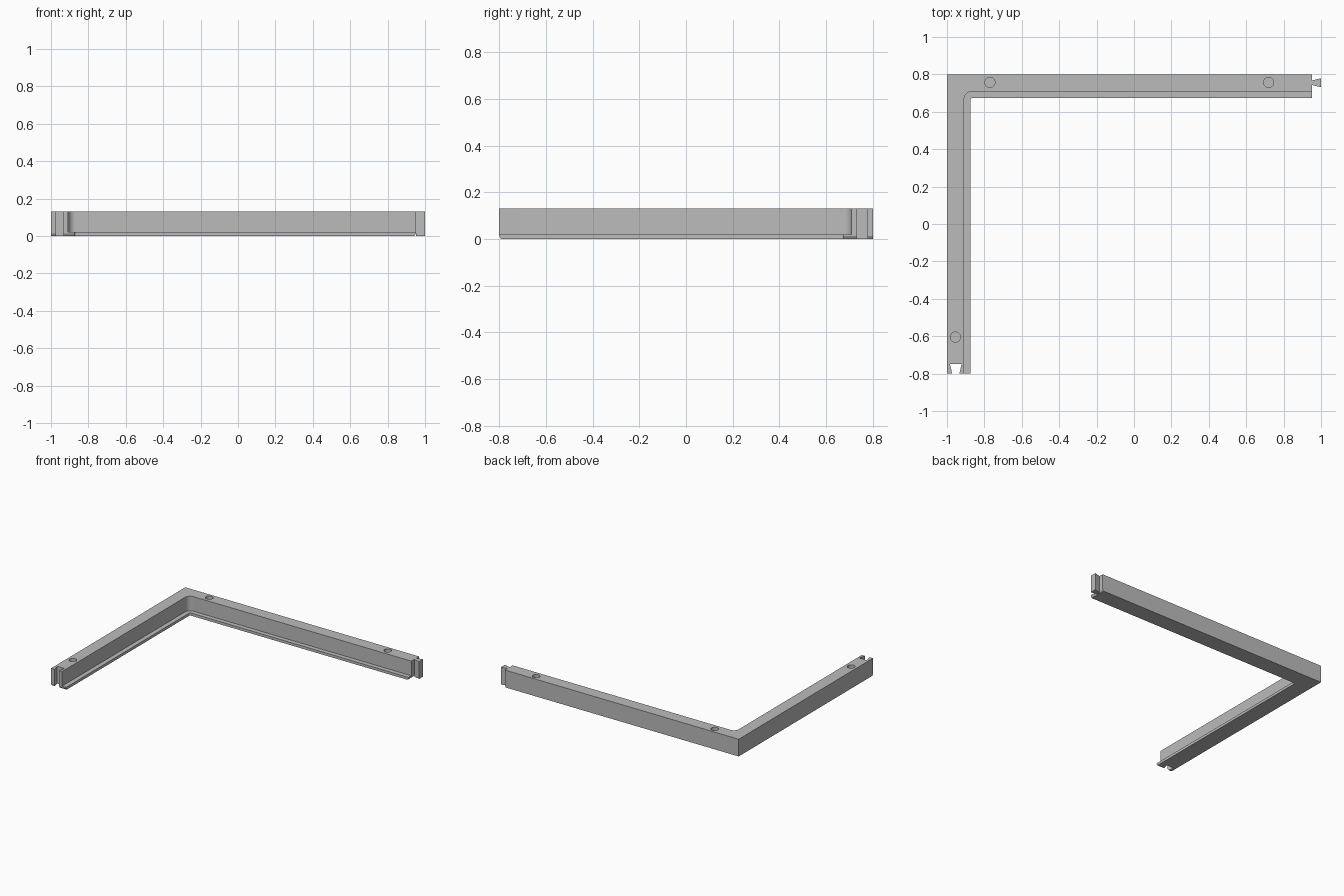
import bpy, bmesh
from math import cos, sin, pi

cube = bpy.data.objects.get("Cube")
if cube:
    bpy.data.objects.remove(cube, do_unlink=True)

LEFT, BACK, RIGHT, FRONT = -1.0, 0.8, 0.951, -0.8
HEIGHT, LEDGE_H = 0.13, 0.02
WALL, LEDGE = 0.092, 0.126

grey = bpy.data.materials.new("grey plastic")
grey.use_nodes = True
colour = (0.5, 0.5, 0.5, 1)
grey.diffuse_color = colour
grey.node_tree.nodes["Principled BSDF"].inputs["Base Color"].default_value = colour


def prism(name, outline, z0, z1):
    """Extrude a flat outline from z0 up to z1."""
    bm = bmesh.new()
    face = bm.faces.new([bm.verts.new((x, y, z0)) for x, y in outline])
    top = bmesh.ops.extrude_face_region(bm, geom=[face])["geom"]
    bmesh.ops.translate(bm, vec=(0, 0, z1 - z0),
                        verts=[v for v in top if isinstance(v, bmesh.types.BMVert)])
    bmesh.ops.recalc_face_normals(bm, faces=bm.faces)
    mesh = bpy.data.meshes.new(name)
    bm.to_mesh(mesh)
    bm.free()
    mesh.materials.append(grey)
    obj = bpy.data.objects.new(name, mesh)
    bpy.context.collection.objects.link(obj)
    return obj


def corner_outline(width, radius, steps):
    """L-shaped outline with a rounded inner corner."""
    x, y = LEFT + width, BACK - width
    arc = [(x + radius - radius * cos(a), y - radius + radius * sin(a))
           for a in (pi / 2 * i / steps for i in range(steps + 1))]
    return [(LEFT, FRONT), (x, FRONT), *arc, (RIGHT, y), (RIGHT, BACK), (LEFT, BACK)]


def combine(target, other, operation):
    """Apply a boolean and discard the helper."""
    other.hide_render = True
    mod = target.modifiers.new(operation.lower(), "BOOLEAN")
    mod.operation, mod.object, mod.solver = operation, other, "EXACT"
    bpy.context.view_layer.objects.active = target
    bpy.ops.object.modifier_apply(modifier=mod.name)
    bpy.data.objects.remove(other, do_unlink=True)


# Corner wall with the low inner ledge
frame = prism("corner_frame", corner_outline(WALL, 0.04, 12), 0, HEIGHT)
ledge = prism("inner_ledge", corner_outline(LEDGE, 0.01, 5), 0, LEDGE_H)
combine(frame, ledge, "UNION")

# Blind round holes in the top
for x, y in [(-0.77, 0.757), (0.72, 0.757), (-0.955, -0.605)]:
    ring = [(x + 0.027 * cos(2 * pi * i / 32), y + 0.027 * sin(2 * pi * i / 32))
            for i in range(32)]
    combine(frame, prism("hole_cutter", ring, HEIGHT - 0.05, HEIGHT + 0.05), "DIFFERENCE")

# Dovetail slot in the front end
sx = -0.953
slot = [(sx - 0.017, FRONT - 0.01), (sx + 0.017, FRONT - 0.01),
        (sx + 0.031, -0.749), (sx - 0.031, -0.749)]
combine(frame, prism("slot_cutter", slot, -0.1, HEIGHT + 0.1), "DIFFERENCE")

# Bevelled lower edge at both ends
wedge = [(-0.008, 0), (0.008, 0.026), (0.008, -0.05), (-0.008, -0.05)]
for horizontal in (True, False):
    cutter = prism("bevel_cutter", wedge, -0.2, 0.2)
    for v in cutter.data.vertices:
        d, z, along = v.co
        v.co = (RIGHT + d, 0.75 + along, z) if horizontal else (-0.95 + along, FRONT - d, z)
    bm = bmesh.new()
    bm.from_mesh(cutter.data)
    bmesh.ops.recalc_face_normals(bm, faces=bm.faces)
    bm.to_mesh(cutter.data)
    bm.free()
    combine(frame, cutter, "DIFFERENCE")

# Dovetail tenon on the left end
ty = 0.755
tenon = prism("dovetail_tenon", [(RIGHT, ty - 0.012), (1.0, ty - 0.024),
                                 (1.0, ty + 0.024), (RIGHT, ty + 0.012)], 0, HEIGHT)

bpy.ops.object.select_all(action="DESELECT")
frame.select_set(True)
bpy.context.view_layer.objects.active = frame
bpy.ops.object.shade_smooth_by_angle(angle=pi / 6)
